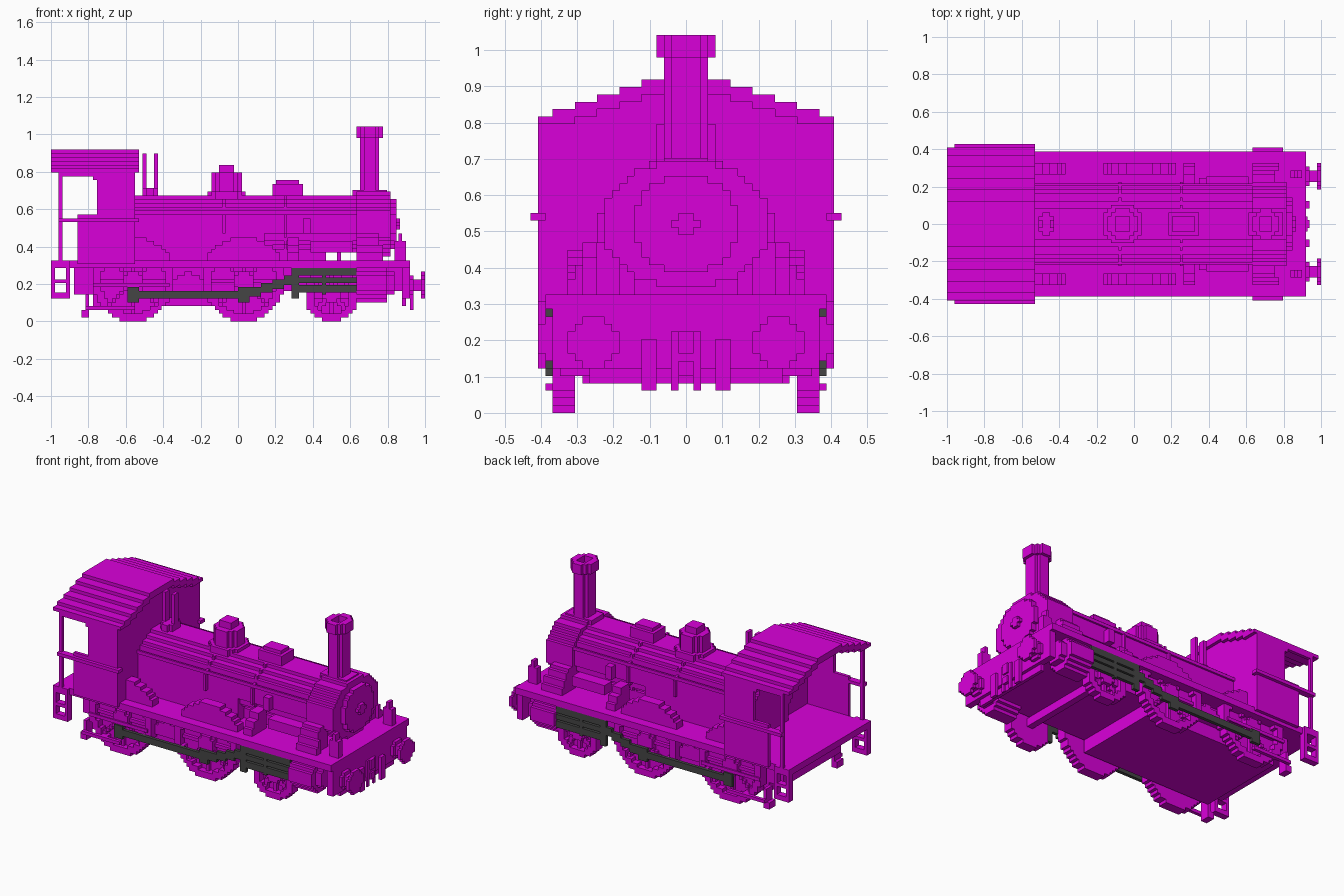
import bpy, bmesh
from mathutils import Matrix, Vector

if "Cube" in bpy.data.objects:
    bpy.data.objects.remove(bpy.data.objects["Cube"], do_unlink=True)

V = 2 / 98  # size of one block; all sizes below are in blocks


def material(name, rgb):
    m = bpy.data.materials.new(name)
    m.use_nodes = True
    m.diffuse_color = (*rgb, 1)
    m.node_tree.nodes["Principled BSDF"].inputs["Base Color"].default_value = (*rgb, 1)
    return m


MAGENTA = material("magenta", (0.7, 0.0, 0.7))
GREY = material("dark_grey", (0.06, 0.06, 0.06))


def part(name, boxes, mirror=False, mat=MAGENTA):
    """One object from boxes (x0, x1, y0, y1, z0, z1), optionally mirrored in y."""
    boxes = list(boxes)
    if mirror:
        boxes += [(a, b, -d, -c, e, f) for a, b, c, d, e, f in boxes]
    bm = bmesh.new()
    for a, b, c, d, e, f in boxes:
        centre = Vector((a + b, c + d, e + f)) * V / 2
        size = Matrix.Diagonal(((b - a) * V, (d - c) * V, (f - e) * V, 1))
        bmesh.ops.create_cube(bm, size=1, matrix=Matrix.Translation(centre) @ size)
    mesh = bpy.data.meshes.new(name)
    bm.to_mesh(mesh)
    bm.free()
    mesh.materials.append(mat)
    bpy.context.collection.objects.link(bpy.data.objects.new(name, mesh))


def runs(test, reach=24):
    """Rows of blocks (u0, u1, v) whose centres pass the test."""
    for v in range(-reach, reach + 30):
        start = None
        for u in range(-reach - 30, reach + 31):
            inside = test(u + 0.5, v + 0.5)
            if inside and start is None:
                start = u
            elif not inside and start is not None:
                yield start, u, v
                start = None


def oval(cu, cv, a, b=None):
    b = b or a
    return lambda u, v: ((u - cu) / a) ** 2 + ((v - cv) / b) ** 2 <= 1


def along_x(test, x0, x1):
    return [(x0, x1, u0, u1, v, v + 1) for u0, u1, v in runs(test)]


def along_y(test, y0, y1):
    return [(u0, u1, y0, y1, v, v + 1) for u0, u1, v in runs(test)]


def along_z(test, z0, z1):
    return [(u0, u1, v, v + 1, z0, z1) for u0, u1, v in runs(test)]


# Footplate and frames
part("footplate", [(-49, 45, -19, 19, 14, 16)])
part("rear_frame", [(-38, 6, -14, 14, 4, 14), (-43, -38, -14, 14, 7, 14)])
part("front_frame", [(6, 43, -14, 14, 8, 14)])
part("front_beam", [(43, 45, -18, 18, 6, 14), (43, 44, -13, 13, 4, 6)])


# Wheels with rims, hubs and spokes, cut off below the footplate
def wheel(name, cx, r):
    outer, inner, hub = oval(cx, r, r), oval(cx, r, r - 2), oval(cx, r, 2.3)

    def disc(u, v):
        return v < 14 and outer(u, v)

    def rim(u, v):
        return disc(u, v) and (not inner(u, v) or hub(u, v))

    def spokes(u, v):
        dx, dz = abs(u - cx), abs(v - r)
        return disc(u, v) and inner(u, v) and (min(dx, dz) < 0.8 or abs(dx - dz) < 0.9)

    part(name, along_y(rim, 15, 18) + along_y(spokes, 16, 17), True)
    part(name + "_backing", along_y(disc, 15, 16), True)
    part(name + "_axle", [(cx - 1, cx + 1, -15, 15, r - 1.5, r + 1)])


wheel("rear_wheel", -27.5, 10.5)
wheel("driving_wheel", 1.5, 10.5)
wheel("front_wheel", 24.5, 7)

# Splashers over the large wheels, ending at the cab front
for name, cx in (("rear_splasher", -27.5), ("driving_splasher", 1.5)):
    arc = oval(cx, 10.5, 11.5)
    part(name, along_y(lambda u, v: v > 16 and u > -27 and arc(u, v), 13, 16), True)

# Leaf springs and brake gear
part("leaf_spring", [(-13 - w, -13 + w, 14, 16, z, z + 1)
                     for z, w in ((8, 7), (9, 5), (10, 4), (11, 3), (12, 1))], True)
part("brake_gear", [(-40, -27, 18, 19, 3, 4), (-41, -39, 15, 18, 1, 3),
                    (-40, -39, 15, 18, 3, 7)], True)
part("guard_rail", [(-38, -18, 18, 18.5, 9, 10)], True)

# Boiler, firebox and smokebox
part("boiler", along_x(oval(0, 25.5, 10.3, 7.7), -27, 31))
part("firebox", [(-27, 7, -10, 10, 16, 26)])
part("boiler_support", [(7, 23, -7, 7, 16, 19), (26, 27, -7, 7, 16, 19)])
part("boiler_band", [b for x in (-4, 12)
                     for b in along_x(oval(0, 25.5, 10.9, 8.1), x, x + 0.7)])
part("smokebox", along_x(oval(0, 25.5, 11.3, 8.6), 31, 40))
part("smokebox_door", along_x(oval(0, 25.5, 7.2, 6.7), 40, 41.5))
part("door_handle", along_x(oval(0, 25.5, 1.6), 41.5, 42.5))
part("handrail", [(-27, 39, 10, 10.6, 28, 29)], True)
part("smokebox_saddle", [(31, 37, 9, 13, 16, 23), (31, 37, 13, 14, 16, 22),
                         (31, 38, 14, 15, 16, 20), (31, 38, 15, 16, 16, 18)], True)
part("feed_pipe", [(19, 30, 9, 12.5, 18, 21), (17, 19, 10, 12, 23, 27)], True)
part("footstep", [(13, 16, 9, 13, 16, 22), (13, 16, 13, 15, 16, 20),
                  (13, 16, 15, 16, 16, 18)], True)

# Chimney, dome, sand box and whistles
hollow = oval(34.5, 0, 1.6, 2)
cap = oval(34.5, 0, 3.6, 4.2)
part("chimney", along_z(oval(34.5, 0, 2.7, 3.2), 33, 49))
part("chimney_base", [(30, 39, -3, 3, 33, 34.4)])
part("chimney_cap", along_z(lambda u, v: cap(u, v) and not hollow(u, v), 48, 51))
part("steam_dome", along_z(oval(-3, 0, 5.2), 32, 34) + along_z(oval(-3, 0, 4.2), 34, 39)
     + along_z(oval(-3, 0, 2.3), 39, 41))
part("sand_box", [(9, 17, -3, 3, 32, 36), (10, 16, -2, 2, 36, 37)])
part("whistles", along_z(oval(-23, 0, 2.2, 3), 32, 35)
     + [(-25, -24, -1, 1, 33, 44), (-22, -21, -1, 1, 33, 44)])

# Cab, with the roof overhanging the front wall
part("cab_side", [(-42, -27, 19, 20, 15, 28), (-37, -27, 19, 20, 28, 40),
                  (-38, -37, 19, 20, 37, 40), (-47, -37, 19, 20, 38, 39)], True)
roof = [(0, 6, 45), (6, 9, 44), (9, 12, 43), (12, 15, 42), (15, 18, 41), (18, 20, 40)]
part("cab_front", [(-28, -27, a, b, 16, top - 1) for a, b, top in roof], True)
part("cab_roof", [(-49, -26, a, b, max(top - 2, 39), top) for a, b, top in roof], True)
part("cab_moulding", [(-47, -26, 20, 21, 26, 27), (-47, -42, 19, 20, 26, 27),
                      (-27, -26, 19, 20, 26, 27)], True)
part("cab_post", [(-47, -46, 19, 20, 15, 39)], True)
part("boiler_backhead", along_x(oval(0, 25, 9, 8), -30, -28) + [(-30, -28, -7, 7, 16, 22)])
part("rear_steps", [(-49, -48, 18, 20, 6, 16), (-45, -44, 18, 20, 6, 16),
                    (-49, -44, 18, 20, 6, 7.5), (-49, -44, 18, 20, 10, 11),
                    (-49, -44, 18, 20, 14, 16)], True)

# Cylinders
part("cylinder", along_x(oval(15, 10, 4.9), 31, 39) + along_x(oval(15, 10, 3.3), 39, 41)
     + [(31, 39, 13, 18, 12, 14)], True)

# Rods and slide bars
part("side_rod", [(-29, 3, 18, 19, 6, 8), (-29, -26, 18, 19, 5, 9),
                  (0, 3, 18, 19, 5, 9)], True, GREY)
part("connecting_rod", [(3 + 3 * i, 6 + 3 * i, 18, 19, 6.5 + i, 9 + i)
                        for i in range(4)], True, GREY)
part("slide_bars", [(14, 16, 18, 19, 6, 14), (14, 31, 18, 19, 12, 14),
                    (14, 31, 18, 19, 7.5, 9.5), (16, 25, 18, 19, 10, 11.5),
                    (25, 31, 18, 19, 10, 11.5), (22, 23, 18, 19, 7, 13)], True, GREY)

# Buffers, coupling and lamp brackets
part("buffer", along_x(oval(12.5, 9.5, 1.6), 45, 48) + along_x(oval(12.5, 9.5, 3.45), 48, 49)
     + along_x(oval(12.5, 9.5, 2.3), 45, 46), True)
part("coupling", [(45, 46, -1, 1, 8, 11), (45, 46, -1, 1, 5, 7), (45, 45.5, -2, -1, 3, 11),
                  (45, 45.5, 1, 2, 3, 11), (45, 45.5, -1, 1, 7, 8)])
part("guard_iron", [(45, 46, 4, 6, 3, 10)], True)
part("lamp_bracket", [(41, 44, 12, 14, 16, 21), (42, 43, 12, 14, 21, 23)], True)
